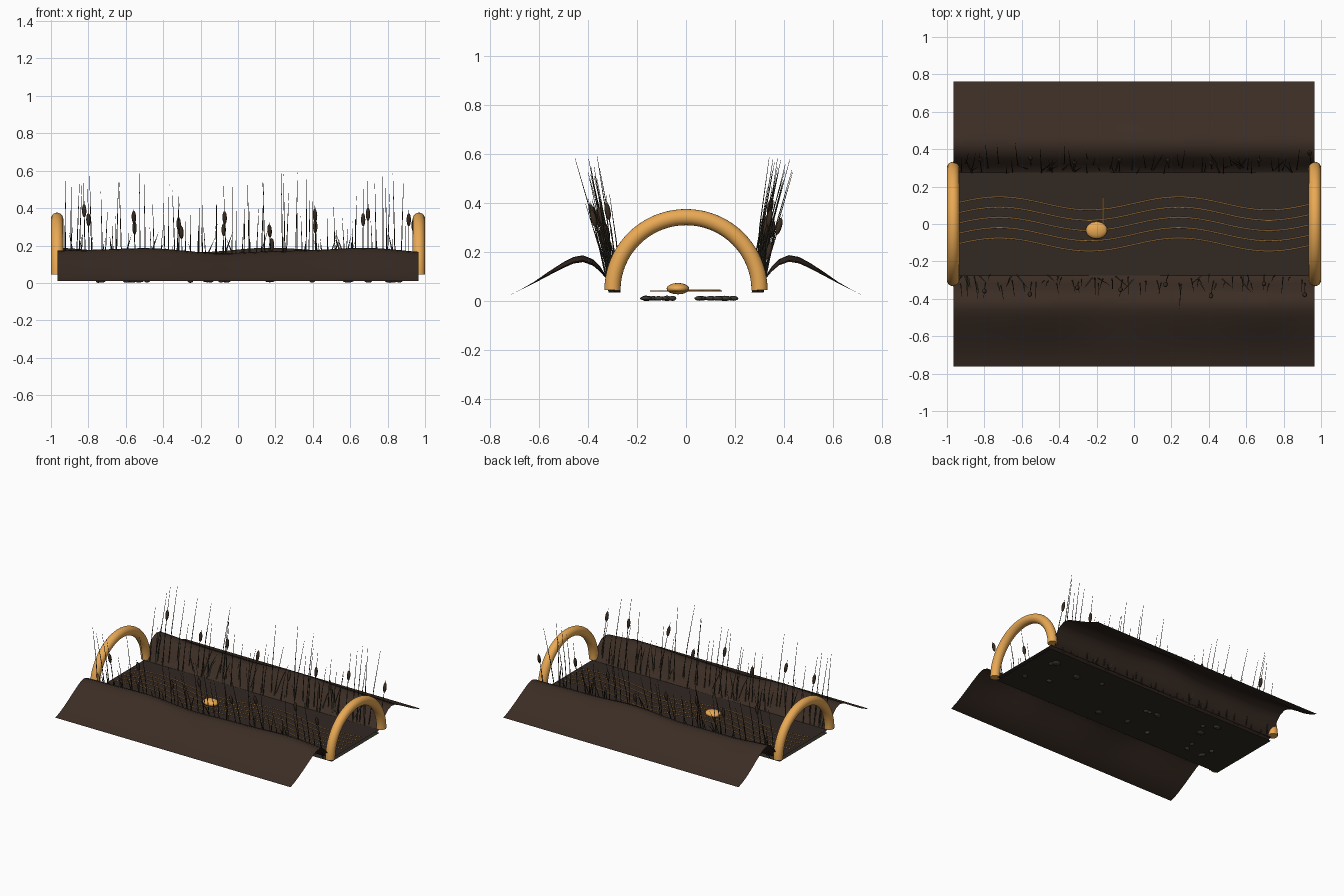
import bpy, bmesh, math, random
from mathutils import Vector, Matrix

if "Cube" in bpy.data.objects:
    bpy.data.objects.remove(bpy.data.objects["Cube"])

random.seed(7)
L = 0.965  # half length of the river section


def mat(name, rgb):
    m = bpy.data.materials.new(name)
    m.diffuse_color = (*rgb, 1)
    m.use_nodes = True
    m.node_tree.nodes["Principled BSDF"].inputs["Base Color"].default_value = m.diffuse_color
    return m


EARTH = mat("earth", (0.043, 0.026, 0.018))
WATER = mat("water", (0.032, 0.021, 0.016))
BED = mat("bed", (0.030, 0.025, 0.017))
STONE = mat("stone", (0.045, 0.042, 0.033))
REED = mat("reed", (0.040, 0.034, 0.022))
HEAD = mat("reed_head", (0.040, 0.024, 0.014))
GOLD = mat("gold", (0.82, 0.40, 0.09))


def finish(name, bm, material, smooth=True):
    me = bpy.data.meshes.new(name)
    bm.to_mesh(me)
    bm.free()
    ob = bpy.data.objects.new(name, me)
    bpy.context.collection.objects.link(ob)
    me.materials.append(material)
    for p in me.polygons:
        p.use_smooth = smooth and len(p.vertices) <= 4
    return ob


def tube(bm, pts, radii, sides):
    """Round tube along a path, capped at both ends."""
    pts = [Vector(p) for p in pts]
    rings = []
    for i, p in enumerate(pts):
        t = (pts[min(i + 1, len(pts) - 1)] - pts[max(i - 1, 0)]).normalized()
        a = t.cross(Vector((1, 0, 0)) if abs(t.x) < 0.7 else Vector((0, 0, 1))).normalized()
        b = t.cross(a)
        rings.append([bm.verts.new(p + radii[i] * (math.cos(u) * a + math.sin(u) * b))
                      for u in (2 * math.pi * k / sides for k in range(sides))])
    for r, s in zip(rings, rings[1:]):
        for k in range(sides):
            j = (k + 1) % sides
            bm.faces.new((r[k], r[j], s[j], s[k]))
    bm.faces.new(rings[0][::-1])
    bm.faces.new(rings[-1])


def grid(bm, fn, nu, nv):
    """Sheet of quads from fn(u, v), with u and v in 0..1."""
    v = [[bm.verts.new(fn(i / nu, j / nv)) for j in range(nv + 1)] for i in range(nu + 1)]
    for i in range(nu):
        for j in range(nv):
            bm.faces.new((v[i][j], v[i + 1][j], v[i + 1][j + 1], v[i][j + 1]))


def blob(bm, pos, radii, rot=None, seg=16, rings=10):
    m = Matrix.Translation(pos) @ (rot or Matrix()) @ Matrix.Diagonal((*radii, 1))
    bmesh.ops.create_uvsphere(bm, u_segments=seg, v_segments=rings, radius=1, matrix=m)


# Banks: cross-section (y, z) swept along x with a gently rolling crest
PROFILE = [(0.25, 0.028), (0.285, 0.045), (0.32, 0.092), (0.35, 0.137), (0.38, 0.166),
           (0.42, 0.182), (0.46, 0.175), (0.50, 0.155), (0.56, 0.118), (0.62, 0.078),
           (0.68, 0.044), (0.725, 0.023), (0.763, 0.010)]


def bank_point(side, x, j):
    y, z = PROFILE[j]
    phase = 5.2 * x + 4.7 if side < 0 else 5.2 * x + 0.5
    k = 0.95 + 0.065 * math.sin(phase) + 0.02 * math.sin(11 * x)
    w = min(1, max(0, (z - 0.028) / 0.1))
    return (x, side * y, z * (1 + (k - 1) * w))


for side, name in ((-1, "front_bank"), (1, "back_bank")):
    bm = bmesh.new()
    n = len(PROFILE) - 1
    grid(bm, lambda u, v: bank_point(side, L * (2 * u - 1), round(v * n)), 60, n)
    if side > 0:
        bmesh.ops.reverse_faces(bm, faces=bm.faces)
    bmesh.ops.reverse_faces(bm, faces=[f for f in bm.faces if f.calc_center_median().z < -1])
    bmesh.ops.recalc_face_normals(bm, faces=bm.faces)
    if sum(f.normal.z for f in bm.faces) < 0:
        bmesh.ops.reverse_faces(bm, faces=bm.faces)
    finish(name, bm, EARTH)

# River bed and water surface
for name, z, m in (("river_bed", 0.015, BED), ("water", 0.040, WATER)):
    bm = bmesh.new()
    grid(bm, lambda u, v: (L * (2 * u - 1), 0.28 * (2 * v - 1), z), 40, 10)
    finish(name, bm, m)

# Flat pebbles on the bed
bm = bmesh.new()
for i in range(20):
    r = random.uniform(0.015, 0.032)
    pos = (random.uniform(-0.85, 0.9), random.choice((random.uniform(-0.17, -0.05), random.uniform(0.04, 0.2))), 0.0115)
    blob(bm, pos, (r, r * random.uniform(0.7, 1), random.uniform(0.008, 0.0115)),
         Matrix.Rotation(random.uniform(0, 3), 4, 'Z'), 12, 8)
finish("pebbles", bm, STONE)

# Current lines on the water
bm = bmesh.new()
for k in range(-2, 3):
    pts = [(x, k * 0.055 + 0.035 * math.sin(2 * math.pi * (x + 0.96) / 0.96), 0.041)
           for x in (-0.94 + 1.88 * i / 64 for i in range(65))]
    tube(bm, pts, [0.0025] * 65, 6)
finish("current_lines", bm, GOLD)

# Half-ring arches at both ends
for x, name in ((-0.967, "left_arch"), (0.967, "right_arch")):
    bm = bmesh.new()
    pts = [(x, 0.3 * math.cos(a), 0.045 + 0.298 * math.sin(a))
           for a in (math.pi * i / 40 for i in range(41))]
    tube(bm, pts, [0.033] * 41, 20)
    finish(name, bm, GOLD)

# Floating body with its thin stem
bm = bmesh.new()
blob(bm, (-0.2, -0.033, 0.051), (0.057, 0.046, 0.023), None, 24, 14)
finish("float_body", bm, GOLD)
bm = bmesh.new()
tube(bm, [(-0.165, -0.02, 0.045), (-0.165, 0.14, 0.045)], [0.003, 0.003], 8)
finish("float_stem", bm, GOLD)

# Reeds along both shores: stems, some with heads, plus short blades
for side, name in ((-1, "front"), (1, "back")):
    stems, heads, blades = bmesh.new(), bmesh.new(), bmesh.new()
    for i in range(46):
        x = -0.95 + 1.9 * (i + random.random()) / 46
        y0 = random.uniform(0.27, 0.315)
        h = random.uniform(0.2, 0.56)
        base = Vector((x, side * y0, 0.035))
        top = base + Vector((random.uniform(-0.02, 0.02), side * h * random.uniform(0.1, 0.27), h))
        mid = base.lerp(top, 0.5) - Vector((0, side * 0.008, 0))
        tube(stems, [base, mid, top], [0.0032, 0.0025, 0.0008], 5)
        if i % 6 == 3:
            d = top - base
            blob(heads, mid.lerp(top, 0.3 if h > 0.4 else 0.7), (0.012, 0.012, 0.036),
                 d.to_track_quat('Z', 'Y').to_matrix().to_4x4(), 10, 8)
    for i in range(24):
        base = Vector((random.uniform(-0.93, 0.93), side * random.uniform(0.27, 0.3), 0.035))
        h = random.uniform(0.12, 0.25)
        tip = base + Vector((random.uniform(-0.08, 0.08), side * random.uniform(0.02, 0.1), h))
        w = Vector((0.005, 0, 0))
        m = base.lerp(tip, 0.55) + Vector((0, 0, 0.015))
        v = [blades.verts.new(p) for p in (base - w, base + w, m + w * 0.8, m - w * 0.8, tip)]
        blades.faces.new(v[:4])
        blades.faces.new((v[3], v[2], v[4]))
    finish(name + "_reed_stems", stems, REED)
    finish(name + "_reed_heads", heads, HEAD)
    finish(name + "_reed_blades", blades, REED)
